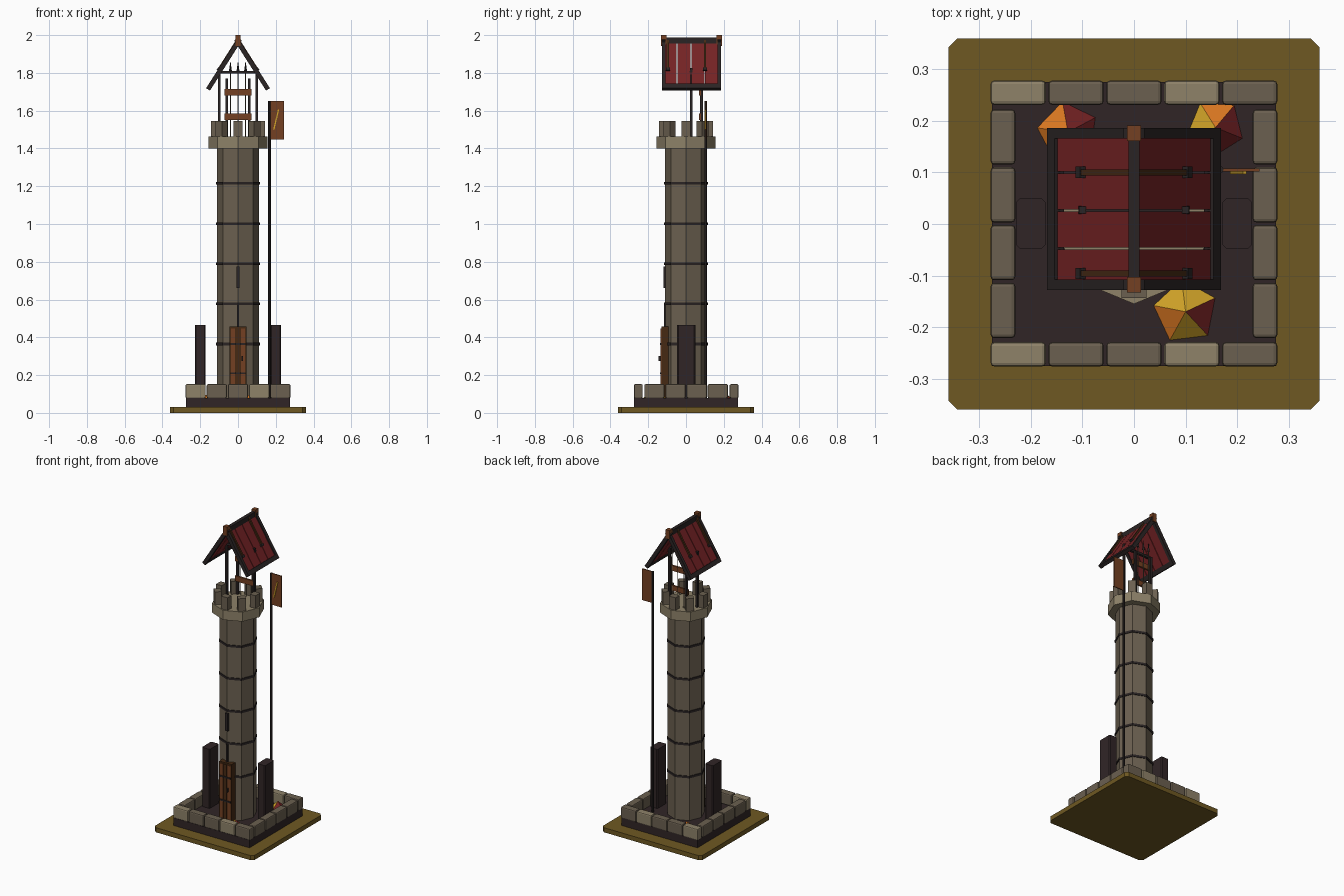
import bpy, bmesh, math
from mathutils import Vector

if "Cube" in bpy.data.objects:
    bpy.data.objects.remove(bpy.data.objects["Cube"])


def srgb(r, g, b):
    f = lambda c: (c / 255 / 12.92) if c < 10 else ((c / 255 + 0.055) / 1.055) ** 2.4
    return (f(r), f(g), f(b), 1)


COLOURS = {
    "ground_olive": (110, 88, 34), "foundation_dark": (48, 37, 38),
    "stone": (107, 96, 80), "light_stone": (142, 130, 105),
    "iron": (42, 36, 36), "roof_red": (116, 34, 36),
    "wood": (116, 64, 34), "dark_wood": (70, 42, 20),
    "gold": (210, 164, 40), "orange": (222, 122, 34),
}
MATS = {}
for n, c in COLOURS.items():
    MATS[n] = bpy.data.materials.new(n)
    MATS[n].diffuse_color = srgb(*c)


def finish(name, bm, *mats):
    bmesh.ops.recalc_face_normals(bm, faces=bm.faces)
    me = bpy.data.meshes.new(name)
    bm.to_mesh(me)
    bm.free()
    ob = bpy.data.objects.new(name, me)
    bpy.context.collection.objects.link(ob)
    for m in mats:
        me.materials.append(MATS[m])
    return ob


def prism(name, mat, pts, z0, z1):
    """Vertical extrusion of an xy outline."""
    bm = bmesh.new()
    f = bm.faces.new([bm.verts.new((x, y, z0)) for x, y in pts])
    r = bmesh.ops.extrude_face_region(bm, geom=[f])
    for v in r["geom"]:
        if isinstance(v, bmesh.types.BMVert):
            v.co.z = z1
    return finish(name, bm, mat)


def box(name, mat, x0, x1, y0, y1, z0, z1, cut=0):
    """Box whose vertical corners may be chamfered by cut."""
    if not cut:
        return prism(name, mat, [(x0, y0), (x1, y0), (x1, y1), (x0, y1)], z0, z1)
    pts = [(x0 + cut, y0), (x1 - cut, y0), (x1, y0 + cut), (x1, y1 - cut),
           (x1 - cut, y1), (x0 + cut, y1), (x0, y1 - cut), (x0, y0 + cut)]
    return prism(name, mat, pts, z0, z1)


def ngon(r, n=8, cx=0, cy=0):
    return [(cx + r * math.cos(i * math.tau / n), cy + r * math.sin(i * math.tau / n)) for i in range(n)]


def cone(name, mat, x, y, z0, z1, r, n=4):
    bm = bmesh.new()
    bmesh.ops.create_cone(bm, cap_ends=True, segments=n, radius1=r, radius2=0, depth=z1 - z0)
    bmesh.ops.translate(bm, verts=bm.verts, vec=(x, y, (z0 + z1) / 2))
    return finish(name, bm, mat)


# Ground plate and foundation
box("ground_plate", "ground_olive", -.36, .36, -.36, .36, 0, .03, .018)
box("foundation", "foundation_dark", -.275, .275, -.275, .275, .03, .08)


# Low wall of separate stones
def wall_stone(name, mat, x0, x1, y0, y1):
    ob = box(name, mat, x0, x1, y0, y1, .078, .152)
    b = ob.modifiers.new("bevel", "BEVEL")
    b.width, b.segments = .007, 2


for i in range(5):
    x = -.278 + i * .1122
    for side, lo, hi in (("front", -.276, -.229), ("back", .231, .278)):
        wall_stone(f"wall_stone_{side}_{i}", "light_stone" if i in (0, 3) else "stone", x, x + .107, lo, hi)
for i in range(4):
    y = -.221 + i * .112
    for side, lo, hi in (("left", -.278, -.23), ("right", .23, .278)):
        wall_stone(f"wall_stone_{side}_{i}", "stone", lo, hi, y, y + .107)

# Side pillars
for s, nm in ((-1, "left"), (1, "right")):
    box(f"side_pillar_{nm}", "foundation_dark", s * .2 - .028, s * .2 + .028, -.047, .049, .08, .466, .006)

# Octagonal shaft with iron bands, crown and merlons
prism("shaft", "stone", ngon(.111), .08, 1.41)
for i, z in enumerate((.365, .578, .79, 1.002, 1.215)):
    prism(f"shaft_band_{i}", "iron", ngon(.1155), z - .007, z + .007)
prism("crown", "light_stone", ngon(.155), 1.4, 1.462)
for i in range(8):
    a = i * math.tau / 8
    c, s = math.cos(a), math.sin(a)
    pts = [(c * u - s * v, s * u + c * v) for u, v in ((.102, -.024), (.143, -.024), (.143, .024), (.102, .024))]
    prism(f"merlon_{i}", "stone", pts, 1.455, 1.545)

# Door with planks, straps and handle; slit windows above
box("door_frame", "dark_wood", -.045, .045, -.13, -.085, .08, .457)
for i in range(3):
    x = -.038 + i * .0265
    box(f"door_plank_{i}", "wood" if i != 1 else "dark_wood", x, x + .023, -.134, -.128, .085, .447)
for z in (.21, .365):
    box("door_strap", "iron", -.04, .04, -.138, -.13, z - .005, z + .005)
box("door_handle", "iron", .018, .026, -.145, -.132, .275, .3)
box("slit_window_upper", "iron", -.009, .009, -.12, -.1, .66, .775)
box("slit_window_lower", "iron", -.006, .006, -.117, -.1, .457, .57)

# Sign on a tall pole
prism("sign_pole", "iron", ngon(.007, 6, .167, .105), .08, 1.652)
box("sign_board", "wood", .17, .243, .102, .108, 1.447, 1.652)
bm = bmesh.new()
lo, hi = [], []
for y, out in ((.097, lo), (.103, hi)):
    for x, z in ((.186, 1.5), (.193, 1.5), (.218, 1.605), (.211, 1.605)):
        out.append(bm.verts.new((x, y, z)))
bm.faces.new(lo)
bm.faces.new(hi[::-1])
for i in range(4):
    bm.faces.new((lo[i], hi[i], hi[(i + 1) % 4], lo[(i + 1) % 4]))
finish("sign_slash", bm, "gold")

# Lookout posts, tie beam, rack and spikes
YC = .027
for s in (-1, 1):
    box("roof_post", "iron", s * .1 - .007, s * .1 + .007, YC - .007, YC + .007, 1.46, 1.825)
    box("rack_post", "iron", s * .06 - .007, s * .06 + .007, .075, .089, 1.46, 1.77)
box("tie_beam", "iron", -.108, .108, YC - .008, YC + .008, 1.796, 1.811)
for z in (1.567, 1.697):
    box("rack_rail", "wood", -.071, .071, .068, .08, z - .017, z + .017)
for x in (-.04, 0, .04):
    prism("spear_rod", "stone", ngon(.003, 5, x, .086), 1.46, 1.81)
    cone("spear_tip", "iron", x, .086, 1.8, 1.865, .009)

# Gable roof: boxes laid out along each slope
A = math.radians(57.6)
APEX = 1.985


def slope_box(name, mat, s, u0, u1, y0, y1, n0, n1):
    bm = bmesh.new()
    bmesh.ops.create_cube(bm, size=1)
    for v in bm.verts:
        u = u1 if v.co.x > 0 else u0
        n = n1 if v.co.z > 0 else n0
        y = y1 if v.co.y > 0 else y0
        v.co = Vector((s * (u * math.cos(A) + n * math.sin(A)), y, APEX - u * math.sin(A) + n * math.cos(A)))
    finish(name, bm, mat)


for s in (-1, 1):
    for i in range(4):
        y = -.119 + i * .0735
        slope_box(f"roof_plank_{i}", "roof_red", s, .01, .3, y, y + .0695, -.018, -.007)
    for y in (-.128, .166):
        slope_box("roof_verge", "iron", s, 0, .315, y, y + .02, -.024, 0)
    slope_box("roof_eave", "iron", s, .287, .315, -.128, .186, -.022, 0)
    for y in (-.096, .1):
        slope_box("roof_batten", "dark_wood", s, .015, .2, y - .006, y + .006, -.008, .003)
        slope_box("roof_batten_end", "iron", s, .187, .203, y - .011, y + .011, -.008, .005)
box("roof_ridge", "iron", -.011, .011, -.126, .184, 1.955, 1.987)
for y in (-.118, .176):
    box("ridge_finial", "wood", -.014, .014, y - .015, y + .015, 1.943, 2.0)

# Faceted leaf heaps, one colour per facet
HEAPS = [(.1, -.17, .063, 25, (0, 0, 1, 0, 2)),
         (.158, .187, .056, 50, (1, 0, 0, 2, 2)),
         (-.128, .178, .06, 100, (1, 1, 0, 2, 2))]
for k, (x, y, r, a0, cols) in enumerate(HEAPS):
    bm = bmesh.new()
    tip = bm.verts.new((x, y, .128))
    ring = [bm.verts.new((x + r * math.cos(math.radians(a0 + 72 * i)),
                          y + r * math.sin(math.radians(a0 + 72 * i)), .08)) for i in range(5)]
    for i in range(5):
        bm.faces.new((ring[i], ring[(i + 1) % 5], tip)).material_index = cols[i]
    bm.faces.new(ring[::-1])
    finish(f"leaf_heap_{k}", bm, "gold", "orange", "roof_red")

for m in bpy.data.materials:
    if m.users and not m.is_grease_pencil:
        m.use_nodes = True
        m.node_tree.nodes["Principled BSDF"].inputs["Base Color"].default_value = m.diffuse_color
